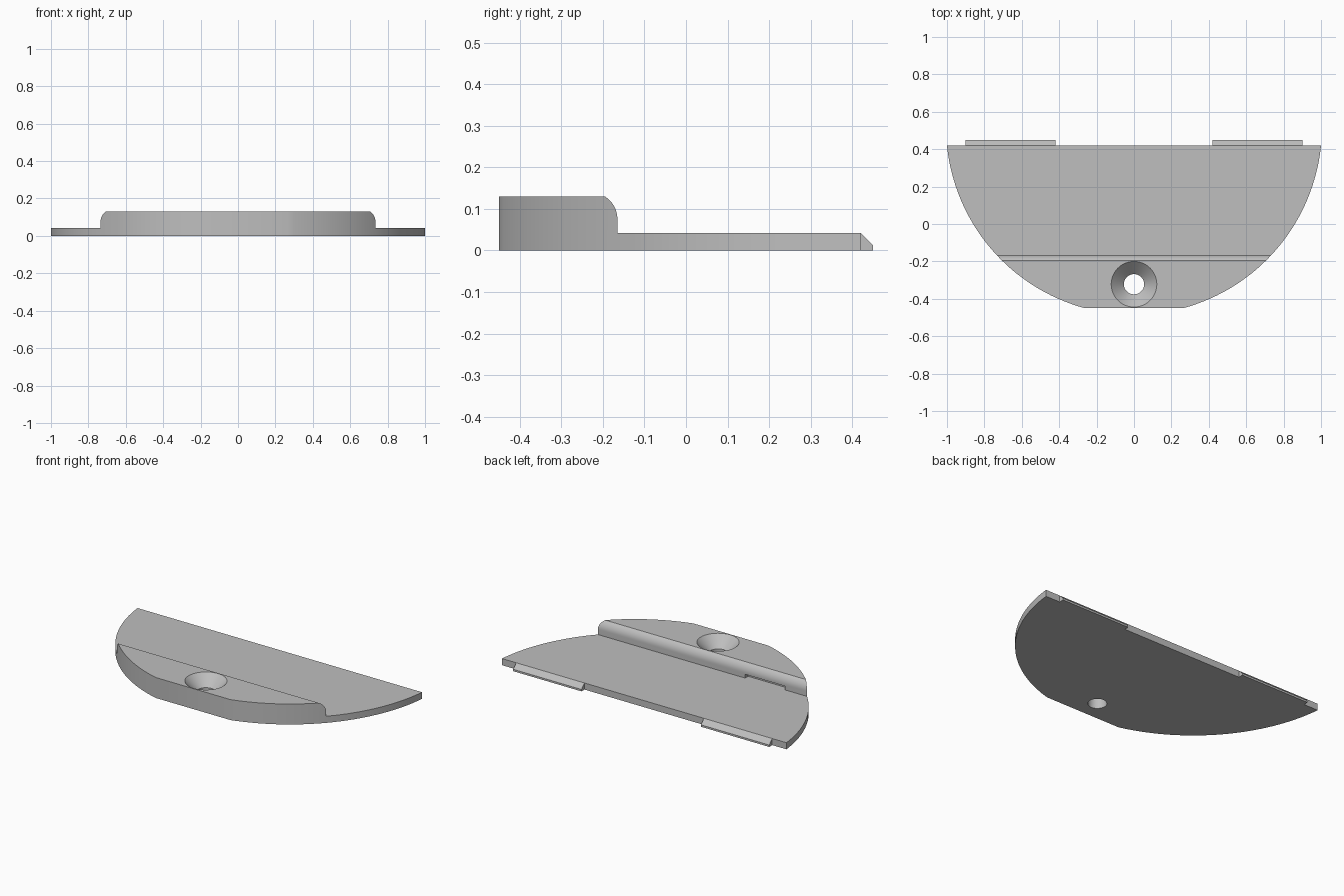
import bpy, bmesh, math
from mathutils import Vector

if "Cube" in bpy.data.objects:
    bpy.data.objects.remove(bpy.data.objects["Cube"])

BACK, FRONT, BASE, TOP = 0.42, -0.45, 0.042, 0.13
CENTRE_Y, RADIUS = 0.52, 1.005

grey = bpy.data.materials.new("plain grey")
grey.use_nodes = True
grey.diffuse_color = (0.52, 0.52, 0.52, 1)
grey.node_tree.nodes["Principled BSDF"].inputs["Base Color"].default_value = (0.52, 0.52, 0.52, 1)


def prism(name, points, offset):
    """Sweep a closed polygon of 3D points along an offset."""
    bm = bmesh.new()
    face = bm.faces.new([bm.verts.new(p) for p in points])
    swept = bmesh.ops.extrude_face_region(bm, geom=[face])["geom"]
    verts = [v for v in swept if isinstance(v, bmesh.types.BMVert)]
    bmesh.ops.translate(bm, verts=verts, vec=Vector(offset))
    bmesh.ops.recalc_face_normals(bm, faces=bm.faces)
    return to_object(bm, name)


def to_object(bm, name):
    mesh = bpy.data.meshes.new(name)
    bm.to_mesh(mesh)
    bm.free()
    mesh.materials.append(grey)
    obj = bpy.data.objects.new(name, mesh)
    bpy.context.collection.objects.link(obj)
    return obj


def lathe(name, profile, y, steps=48):
    """Solid of revolution about a vertical axis at x = 0."""
    bm = bmesh.new()
    rings = []
    for r, z in profile:
        rings.append([bm.verts.new((r * math.cos(math.tau * i / steps),
                                    y + r * math.sin(math.tau * i / steps), z))
                      for i in range(steps)])
    for a, b in zip(rings, rings[1:]):
        for i in range(steps):
            j = (i + 1) % steps
            bm.faces.new((a[i], a[j], b[j], b[i]))
    bm.faces.new(rings[0])
    bm.faces.new(rings[-1])
    bmesh.ops.recalc_face_normals(bm, faces=bm.faces)
    return to_object(bm, name)


def cut(obj, cutter, operation):
    """Apply a boolean and remove the cutter."""
    mod = obj.modifiers.new("cut", "BOOLEAN")
    mod.operation, mod.object, mod.solver = operation, cutter, "EXACT"
    bpy.context.view_layer.update()
    graph = bpy.context.evaluated_depsgraph_get()
    mesh = bpy.data.meshes.new_from_object(obj.evaluated_get(graph))
    obj.modifiers.clear()
    obj.data = mesh
    bpy.data.objects.remove(cutter)


# Body: side profile with a rounded ridge, swept across the width
side = [(-0.6, 0), (0.6, 0), (0.6, BASE), (-0.165, BASE)]
end = math.asin((TOP - 0.075) / 0.065)
for i in range(9):
    a = end * i / 8
    side.append((-0.23 + 0.065 * math.cos(a), 0.075 + 0.065 * math.sin(a)))
side.append((-0.6, TOP))
body = prism("body", [(-1.2, y, z) for y, z in side], (2.4, 0, 0))

# Plan outline: circular arc with a straight back and a clipped front
start = math.asin((BACK - CENTRE_Y) / RADIUS)
stop = math.asin((FRONT - CENTRE_Y) / RADIUS)
arc = []
for i in range(33):
    a = start + (stop - start) * i / 32
    arc.append((RADIUS * math.cos(a), CENTRE_Y + RADIUS * math.sin(a)))
outline = arc + [(-x, y) for x, y in reversed(arc)]
cut(body, prism("outline_cutter", [(x, y, -0.1) for x, y in outline], (0, 0, 0.4)), "INTERSECT")

# Countersunk screw hole
hole = [(0.054, -0.05), (0.054, 0.062), (0.122, TOP), (0.122, 0.2)]
cut(body, lathe("hole_cutter", hole, -0.322), "DIFFERENCE")

# Shallow notch at the foot of the ridge
notch = [(-0.58, -0.195, BASE), (-0.58, -0.1, BASE), (-0.58, -0.1, 0.066), (-0.58, -0.195, 0.066)]
cut(body, prism("notch_cutter", notch, (0.28, 0, 0)), "DIFFERENCE")

# Wedge tabs along the back edge
tab = [(BACK, 0), (0.45, 0), (0.45, 0.012), (BACK, BASE)]
parts = [body]
for name, x in (("left_tab", 0.42), ("right_tab", -0.9)):
    parts.append(prism(name, [(x, y, z) for y, z in tab], (0.48, 0, 0)))

# Smooth curved walls, sharp edges kept
for obj in parts:
    bpy.ops.object.select_all(action="DESELECT")
    obj.select_set(True)
    bpy.context.view_layer.objects.active = obj
    bpy.ops.object.shade_smooth_by_angle(angle=math.radians(30))
